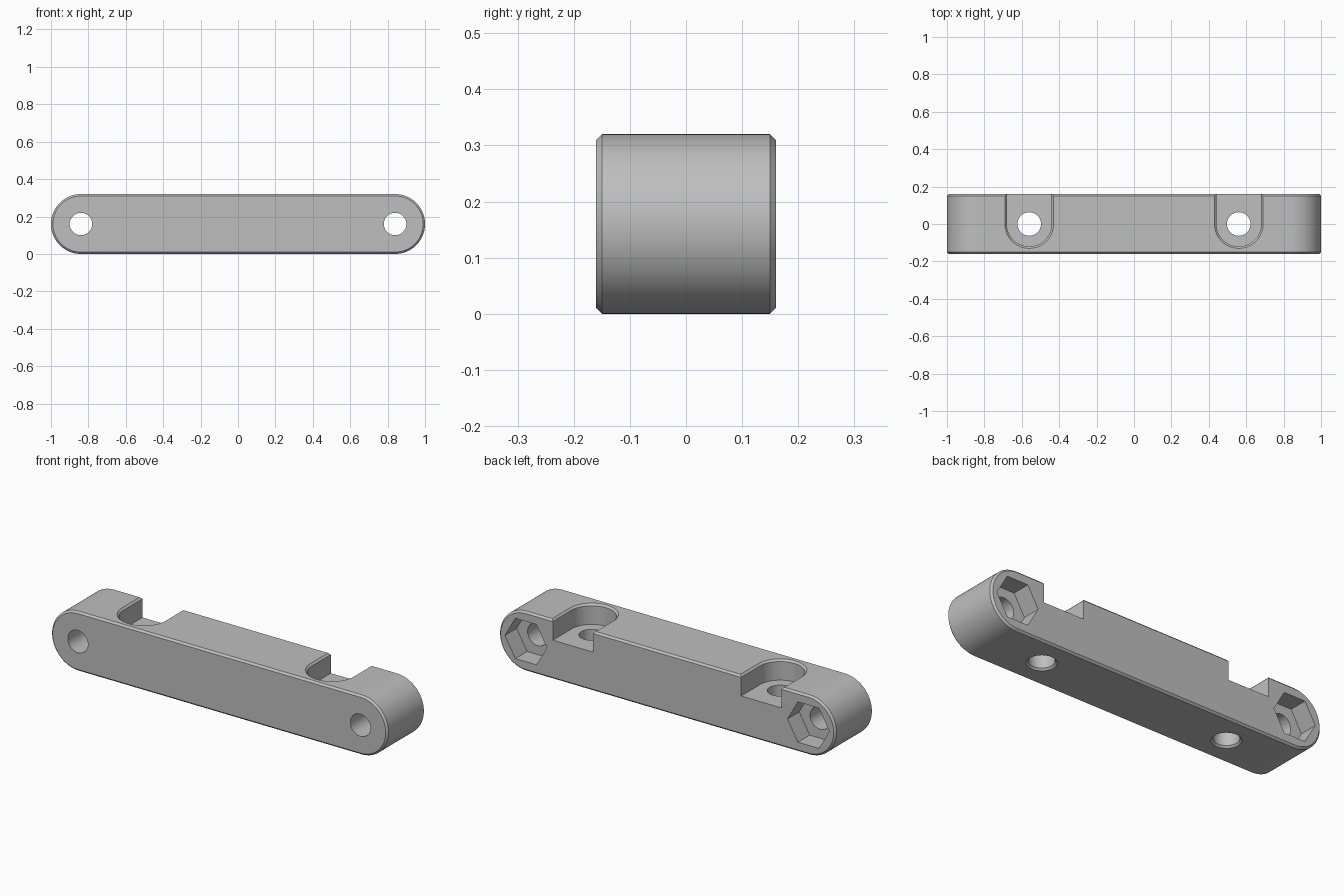
import bpy, bmesh
from math import sin, cos, pi

if "Cube" in bpy.data.objects:
    bpy.data.objects.remove(bpy.data.objects["Cube"], do_unlink=True)

R, HALF, CH = 0.16, 0.84, 0.01     # end radius, end centre, chamfer

grey = bpy.data.materials.new("plain_grey")
grey.use_nodes = True
grey.diffuse_color = (0.52, 0.52, 0.52, 1)
grey.node_tree.nodes["Principled BSDF"].inputs["Base Color"].default_value = (0.52, 0.52, 0.52, 1)


def loft(name, rings):
    """Closed solid skinned through rings of equal point count."""
    bm = bmesh.new()
    loops = [[bm.verts.new(p) for p in ring] for ring in rings]
    n = len(loops[0])
    for a, b in zip(loops, loops[1:]):
        for i in range(n):
            j = (i + 1) % n
            bm.faces.new((a[i], a[j], b[j], b[i]))
    bm.faces.new(loops[0])
    bm.faces.new(loops[-1])
    bmesh.ops.recalc_face_normals(bm, faces=bm.faces)
    mesh = bpy.data.meshes.new(name)
    bm.to_mesh(mesh)
    bm.free()
    mesh.materials.append(grey)
    ob = bpy.data.objects.new(name, mesh)
    bpy.context.collection.objects.link(ob)
    return ob


def arc(r, start, end, n):
    return [(r * cos(start + (end - start) * i / n), r * sin(start + (end - start) * i / n))
            for i in range(n + 1)]


def circle(r, n=48):
    return arc(r, 0, 2 * pi, n)[:-1]


def stadium(r):
    return ([(x + HALF, z) for x, z in arc(r, -pi / 2, pi / 2, 40)]
            + [(x - HALF, z) for x, z in arc(r, pi / 2, 3 * pi / 2, 40)])


def u_shape(r):
    return arc(r, pi, 2 * pi, 40) + [(r, 0.3), (-r, 0.3)]


def along_y(pts, y, cx=0):
    return [(x + cx, y, z + R) for x, z in pts]


def along_z(pts, z, cx):
    return [(x + cx, y, z) for x, y in pts]


# Rounded bar with chamfered front and back edges
bar = loft("mounting_bar", [along_y(stadium(r), y) for r, y in
           ((R - CH, -R), (R, -R + CH), (R, R - CH), (R - CH, R))])

# Cutters, mirrored left and right
cutters = []
for side, s in (("left", 1), ("right", -1)):
    # Horizontal bolt hole and hexagonal nut pocket at the back
    cutters.append(loft(side + "_bolt_hole", [along_y(circle(0.06), y, s * HALF) for y in (-0.3, 0.3)]))
    cutters.append(loft(side + "_nut_pocket", [along_y(circle(0.125, 6), y, s * HALF) for y in (0.06, 0.3)]))
    # Open slot on top with a chamfered rim
    cutters.append(loft(side + "_slot", [along_z(u_shape(r), z, s * 0.56) for r, z in
                   ((0.12, 0.21), (0.12, 0.31), (0.14, 0.33), (0.14, 0.4))]))
    # Vertical screw hole, chamfered underneath
    cutters.append(loft(side + "_screw_hole", [along_z(circle(r), z, s * 0.56) for r, z in
                   ((0.083, -0.01), (0.063, 0.01), (0.063, 0.4))]))

bpy.ops.object.select_all(action="DESELECT")
bpy.context.view_layer.objects.active = bar
bar.select_set(True)
for cutter in cutters:
    cutter.hide_render = True
    mod = bar.modifiers.new("cut", "BOOLEAN")
    mod.operation = "DIFFERENCE"
    mod.solver = "EXACT"
    mod.object = cutter
    bpy.ops.object.modifier_apply(modifier=mod.name)
for cutter in cutters:
    bpy.data.objects.remove(cutter, do_unlink=True)

bpy.ops.object.shade_smooth_by_angle(angle=pi / 6)
